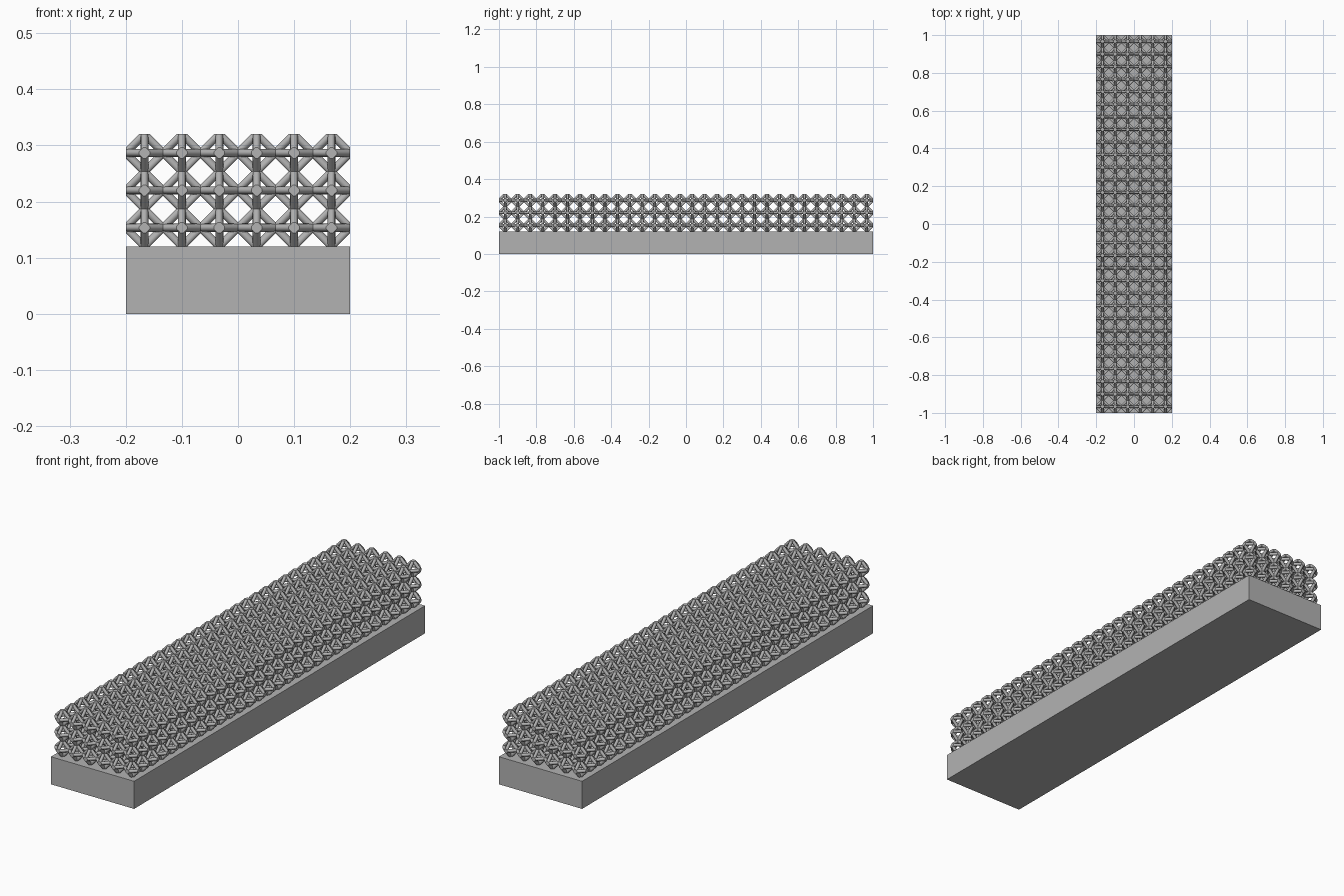
import bpy, bmesh, math
from itertools import combinations
from mathutils import Vector

if "Cube" in bpy.data.objects:
    bpy.data.objects.remove(bpy.data.objects["Cube"], do_unlink=True)

CELL = 0.4 / 6          # lattice cell size
HALF = CELL / 2
RADIUS = 0.0072         # strut radius
SIDES = 10
BASE_TOP = 0.12
COUNTS = (6, 30, 3)     # cells along x, y, z

grey = bpy.data.materials.new("plain_grey")
grey.use_nodes = True
colour = (0.45, 0.45, 0.45, 1)
grey.diffuse_color = colour
grey.node_tree.nodes["Principled BSDF"].inputs["Base Color"].default_value = colour


def make_object(name, bm):
    bmesh.ops.recalc_face_normals(bm, faces=bm.faces[:])
    mesh = bpy.data.meshes.new(name)
    bm.to_mesh(mesh)
    bm.free()
    mesh.materials.append(grey)
    obj = bpy.data.objects.new(name, mesh)
    bpy.context.collection.objects.link(obj)
    return obj


def add_strut(bm, a, b):
    """Round bar from a to b, each end cut flush with its cell wall."""
    along = (b - a).normalized()
    side = a.cross(b).normalized()
    up = along.cross(side)
    middle = (a + b) / 2
    rings = []
    for end in (a, b):
        wall = end.normalized()
        ring = []
        for i in range(SIDES):
            t = math.tau * i / SIDES
            p = middle + RADIUS * (math.cos(t) * side + math.sin(t) * up)
            p += along * ((HALF - p.dot(wall)) / along.dot(wall))
            ring.append(bm.verts.new(p))
        rings.append(ring)
        bm.faces.new(ring)
    for i in range(SIDES):
        j = (i + 1) % SIDES
        bm.faces.new((rings[0][i], rings[0][j], rings[1][j], rings[1][i]))


# Solid base slab
bm = bmesh.new()
bmesh.ops.create_cube(bm, size=1)
bmesh.ops.scale(bm, vec=(0.4, 2, BASE_TOP), verts=bm.verts[:])
bmesh.ops.translate(bm, vec=(0, 0, BASE_TOP / 2), verts=bm.verts[:])
make_object("base_slab", bm)

# One octahedral cell: a strut between every pair of neighbouring wall centres
bm = bmesh.new()
corners = []
for axis in range(3):
    for sign in (-1, 1):
        v = Vector((0, 0, 0))
        v[axis] = sign * HALF
        corners.append(v)
for a, b in combinations(corners, 2):
    if abs(a.dot(b)) < 1e-9:
        add_strut(bm, a, b)
lattice = make_object("strut_lattice", bm)
lattice.location = (HALF - 0.2, HALF - 1, HALF + BASE_TOP)

bpy.context.view_layer.objects.active = lattice
lattice.select_set(True)
bpy.ops.object.shade_smooth_by_angle(angle=math.radians(40))

# Repeat the cell along all three axes
for axis, count in enumerate(COUNTS):
    array = lattice.modifiers.new("repeat_" + "xyz"[axis], 'ARRAY')
    array.count = count
    array.use_relative_offset = False
    array.use_constant_offset = True
    offset = [0, 0, 0]
    offset[axis] = CELL
    array.constant_offset_displace = offset
